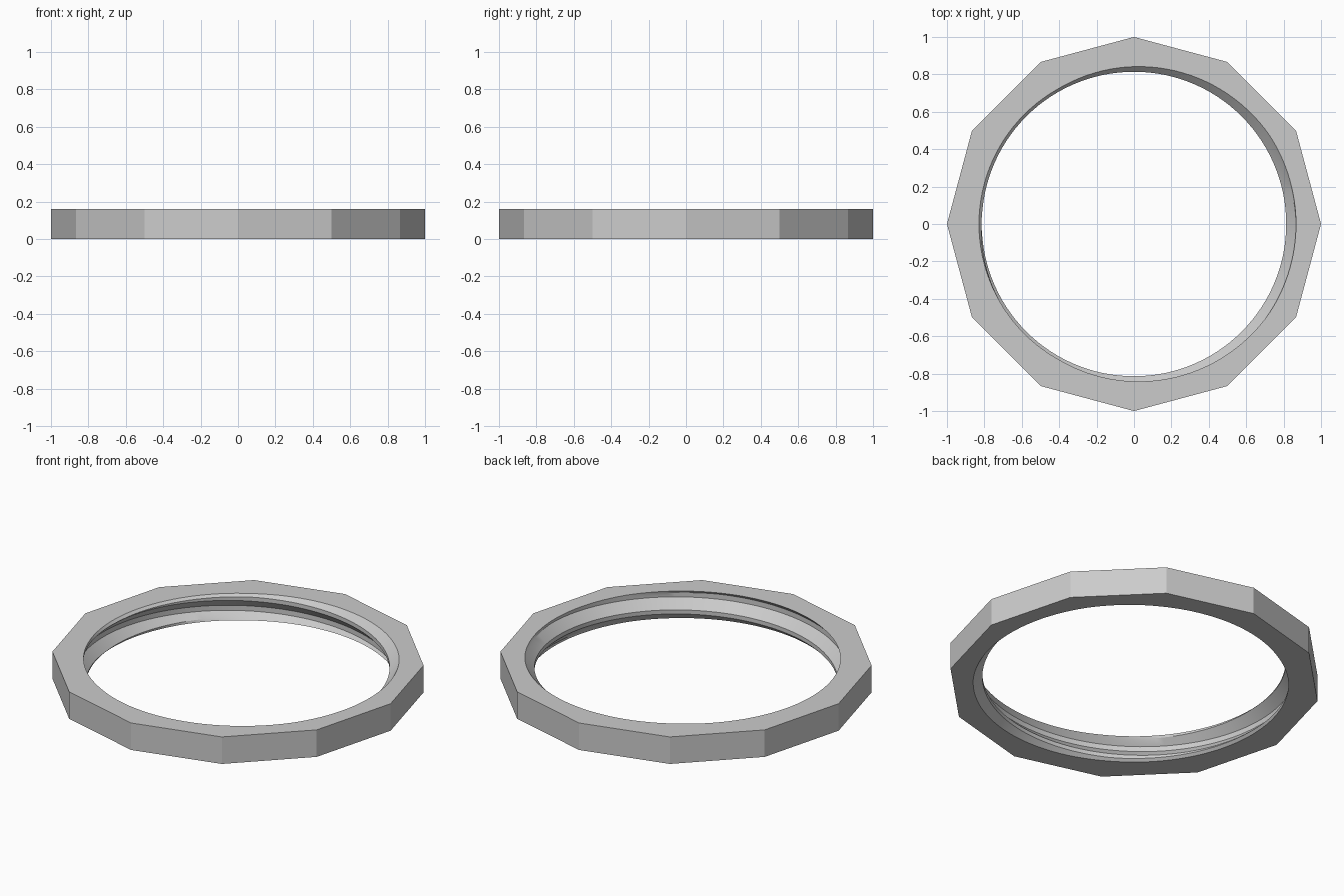
import bpy, bmesh, math

if "Cube" in bpy.data.objects:
    bpy.data.objects.remove(bpy.data.objects["Cube"])

H = 0.16          # ring height, also the thread pitch
CREST, ROOT = 0.814, 0.866
CREST_HALF, ROOT_HALF = 0.012, 0.065   # half heights of crest flat and of crest plus flanks
CHAMFER_R, CHAMFER = 0.829, 0.014
SIDES, SEG = 12, 120
STEP = SEG // SIDES


def crest_height(a):
    return H / 2 + H * a / math.tau


def thread_radius(a, z):
    d = (z - crest_height(a) + H / 2) % H - H / 2
    t = (abs(d) - CREST_HALF) / (ROOT_HALF - CREST_HALF)
    return CREST + (ROOT - CREST) * min(1, max(0, t))


bm = bmesh.new()


def vert(r, a, z):
    return bm.verts.new((r * math.cos(a), r * math.sin(a), z))


# Threaded bore: each column follows the helix, with chamfered mouths
columns = []
for i in range(SEG + 1):
    a = math.tau * i / SEG
    col = [vert(max(CHAMFER_R, thread_radius(a, 0)), a, 0)]
    for n in range(-3, 3):
        for off in (-ROOT_HALF, -CREST_HALF, CREST_HALF, ROOT_HALF):
            z = crest_height(a) + n * H + off
            z = min(H - CHAMFER, max(CHAMFER, z))
            col.append(vert(thread_radius(a, z), a, z))
    col.append(vert(max(CHAMFER_R, thread_radius(a, H)), a, H))
    columns.append(col)
for c, d in zip(columns, columns[1:]):
    for k in range(len(c) - 1):
        bm.faces.new((c[k], c[k + 1], d[k + 1], d[k]))

# Twelve flat outer sides with the top and bottom rims
outer = [[vert(1, math.tau * k / SIDES, z) for z in (0, H)] for k in range(SIDES)]
for k in range(SIDES):
    p, q = outer[k], outer[(k + 1) % SIDES]
    bm.faces.new((p[0], q[0], q[1], p[1]))
    arc = columns[k * STEP:(k + 1) * STEP + 1]
    bm.faces.new([p[1], q[1]] + [c[-1] for c in reversed(arc)])
    bm.faces.new([q[0], p[0]] + [c[0] for c in arc])

bmesh.ops.remove_doubles(bm, verts=bm.verts[:], dist=0.00005)
bmesh.ops.recalc_face_normals(bm, faces=bm.faces[:])
mesh = bpy.data.meshes.new("threaded_ring")
bm.to_mesh(mesh)
bm.free()

ring = bpy.data.objects.new("threaded_ring", mesh)
bpy.context.collection.objects.link(ring)
grey = bpy.data.materials.new("light grey")
grey.diffuse_color = (0.6, 0.6, 0.6, 1)
grey.use_nodes = True
grey.node_tree.nodes["Principled BSDF"].inputs["Base Color"].default_value = grey.diffuse_color
mesh.materials.append(grey)

bpy.context.view_layer.objects.active = ring
ring.select_set(True)
bpy.ops.object.shade_smooth_by_angle(angle=math.radians(25))
